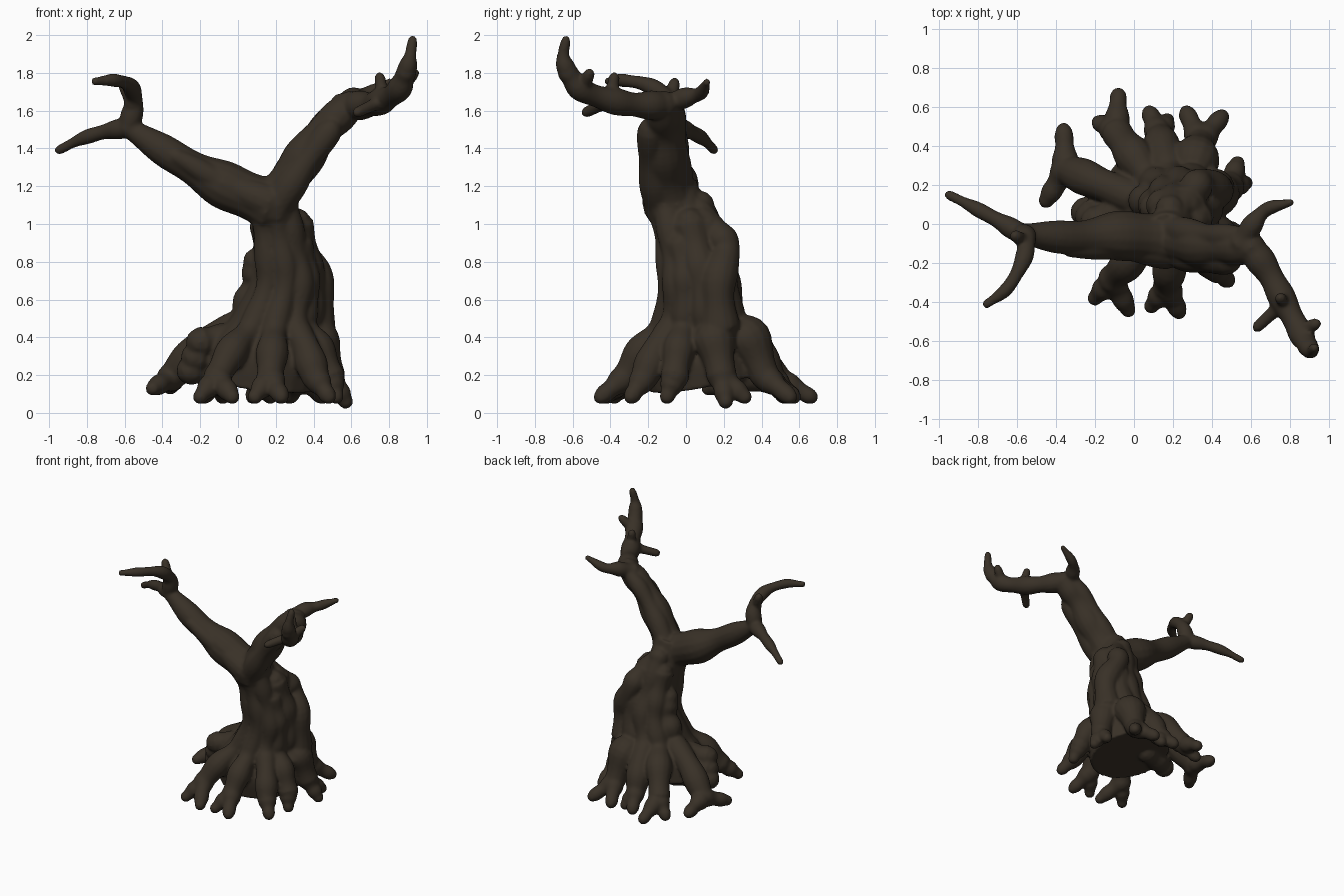
import bpy, bmesh, math, random
from mathutils import Vector, Matrix

if "Cube" in bpy.data.objects:
    bpy.data.objects.remove(bpy.data.objects["Cube"])

random.seed(4)
bm = bmesh.new()


def spline(pts, n=6):
    """Catmull-Rom through (x, y, z, radius) points."""
    p = [Vector(q) for q in pts]
    p = [p[0] * 2 - p[1]] + p + [p[-1] * 2 - p[-2]]
    out = []
    for i in range(1, len(p) - 2):
        a, b, c, d = p[i - 1:i + 3]
        for k in range(n):
            t = k / n
            out.append(0.5 * (2 * b + (c - a) * t + (2 * a - 5 * b + 4 * c - d) * t * t
                              + (3 * b - a - 3 * c + d) * t ** 3))
    return out + [p[-2]]


def tube(pts, rounded=True, sides=14, wobble=0.09):
    """Closed tapered limb along a path."""
    path = spline(pts)
    phase = random.uniform(0, 6)
    pos = [q.xyz for q in path]
    side, prev, first = None, None, None
    for i, q in enumerate(path):
        t = (pos[min(i + 1, len(pos) - 1)] - pos[max(i - 1, 0)]).normalized()
        side = side or t.orthogonal()
        side = (side - t * side.dot(t)).normalized()
        other = t.cross(side)
        r = q.w * (1 + wobble * math.sin(i * 0.8 + phase))
        ring = [bm.verts.new(pos[i] + r * (math.cos(a) * side + math.sin(a) * other))
                for a in (math.tau * k / sides for k in range(sides))]
        if prev:
            for k in range(sides):
                j = (k + 1) % sides
                bm.faces.new((prev[k], prev[j], ring[j], ring[k]))
        first = first or ring
        prev = ring
    bm.faces.new(first[::-1])
    bm.faces.new(prev)
    if rounded:
        for q in (path[0], path[-1]):
            bmesh.ops.create_icosphere(bm, subdivisions=2, radius=q.w * 0.98,
                                       matrix=Matrix.Translation(q.xyz))


def limb(pts, r0, r1, shift=(0, 0, 0)):
    """Tube whose radius runs evenly from r0 to r1."""
    n = len(pts) - 1
    tube([(*(Vector(p) + Vector(shift)), r0 + (r1 - r0) * i / n) for i, p in enumerate(pts)])


# trunk core
core = [(.13, .11, .17, .31), (.15, .08, .33, .3), (.18, .07, .46, .22), (.24, .06, .7, .17),
        (.2, .0, 1.0, .125), (.17, -.06, 1.2, .12)]
tube(core, rounded=False, sides=24, wobble=0)


def trunk_at(z):
    for a, b in zip(core, core[1:]):
        if z <= b[2]:
            return Vector(a).lerp(Vector(b), (z - a[2]) / (b[2] - a[2]))
    return Vector(core[-1])


# bark strands that run down the trunk, flare out and split into root toes:
# fork x, fork y, strand radius, top height, toe tips (with height where unusual)
roots = [
    (-.11, -.28, .07, 1.15, [(-.2, -.38), (-.03, -.44)]),
    (.17, -.32, .07, 1.15, [(.09, -.42), (.23, -.45)]),
    (.41, -.22, .07, 1.1, [(.48, -.29)]),
    (.49, -.06, .07, .9, [(.52, -.1)]),
    (.49, .19, .09, 1.0, [(.57, .21, .06), (.53, .31)]),
    (.34, .42, .1, 1.0, [(.45, .55), (.27, .57)]),
    (.13, .45, .08, 1.1, [(.08, .57), (.17, .53)]),
    (-.09, .47, .08, 1.0, [(-.08, .66), (-.18, .52)]),
    (-.35, .28, .08, .8, [(-.36, .48, .14), (-.45, .12, .13)]),
]
for x, y, r, top, toes in roots:
    fork = Vector((x, y, .19))
    out = Vector((x - core[0][0], y - core[0][1], 0)).normalized()
    pts = []
    for i in range(4):
        z = top + (.47 - top) * i / 3
        c = trunk_at(z)
        pts.append((*(c.xyz + out * c.w * .85), r))
    knee = Vector(pts[-1][:3]).lerp(fork, .55)
    knee.z = .235 + r * 1.5
    tube(pts + [(*knee, r * 1.15), (*fork, .078)])
    for toe in toes:
        tip = Vector((*toe[:2], *(toe[2:] or [.085])))
        limb([fork, fork.lerp(tip, .5), tip], .072, .042)

# broad shoulder at the left of the base
for drop in (0, .08, .15):
    limb([(.05, .1, .38), (-.1, .05, .385), (-.2, .01, .375)], .085, .08, (-drop / 3, drop / 3, -drop))

# knotty ridge at the back right of the trunk
limb([(.2, .04, 1.1), (.3, .16, .96), (.34, .21, .86), (.42, .17, .68), (.41, .18, .45)], .065, .1)

# left branch, with a flatter second strand beside it
left = [(.18, -.08, 1.1), (-.08, -.06, 1.21), (-.32, -.07, 1.345), (-.58, -.05, 1.51)]
limb(left, .15, .057)
limb(left[:3], .09, .045, (0, -.06, .01))

# left twigs, one drooping and one hooked
limb([left[-1], (-.7, .02, 1.49), (-.83, .09, 1.45), (-.95, .15, 1.39)], .055, .024)
limb([left[-1], (-.55, -.08, 1.64), (-.57, -.19, 1.73), (-.65, -.33, 1.76),
      (-.755, -.41, 1.755)], .06, .025)
limb([(-.56, -.09, 1.64), (-.61, -.06, 1.75)], .045, .028)

# right branch, widened by strands at its sides
right = [(.18, -.07, 1.1), (.32, -.11, 1.31), (.46, -.12, 1.5), (.6, -.12, 1.63)]
limb(right, .12, .08)
limb(right[:3], .085, .065, (.03, -.07, 0))
limb(right, .08, .05, (-.02, .06, .02))

# its forward-curling end and side twig
bend = [right[-1], (.69, -.25, 1.63), (.77, -.4, 1.655), (.85, -.55, 1.71), (.89, -.625, 1.8)]
limb(bend, .075, .058)
limb([bend[-1], (.91, -.65, 1.88), (.925, -.635, 1.98)], .055, .022)
limb([(.55, -.1, 1.63), (.61, .0, 1.67), (.68, .075, 1.69), (.8, .11, 1.75)], .065, .023)

# stubs on the right end
for base, tip in zip(bend[2:4] + bend[2:3], [(.75, -.38, 1.78), (.935, -.51, 1.8), (.63, -.53, 1.59)]):
    limb([base, tip], .045, .027)

mesh = bpy.data.meshes.new("gnarled_tree")
bm.to_mesh(mesh)
bm.free()
tree = bpy.data.objects.new("gnarled_tree", mesh)
bpy.context.collection.objects.link(tree)

bark = bpy.data.materials.new("dark_bark")
bark.diffuse_color = (.04, .03, .02, 1)
bark.use_nodes = True
bark.node_tree.nodes["Principled BSDF"].inputs["Base Color"].default_value = bark.diffuse_color
mesh.materials.append(bark)

# fuse all limbs into one smooth skin
fuse = tree.modifiers.new("fuse", 'REMESH')
fuse.mode = 'VOXEL'
fuse.voxel_size = .011
fuse.use_smooth_shade = True
soft = tree.modifiers.new("soften", 'SMOOTH')
soft.factor = .5
soft.iterations = 6
